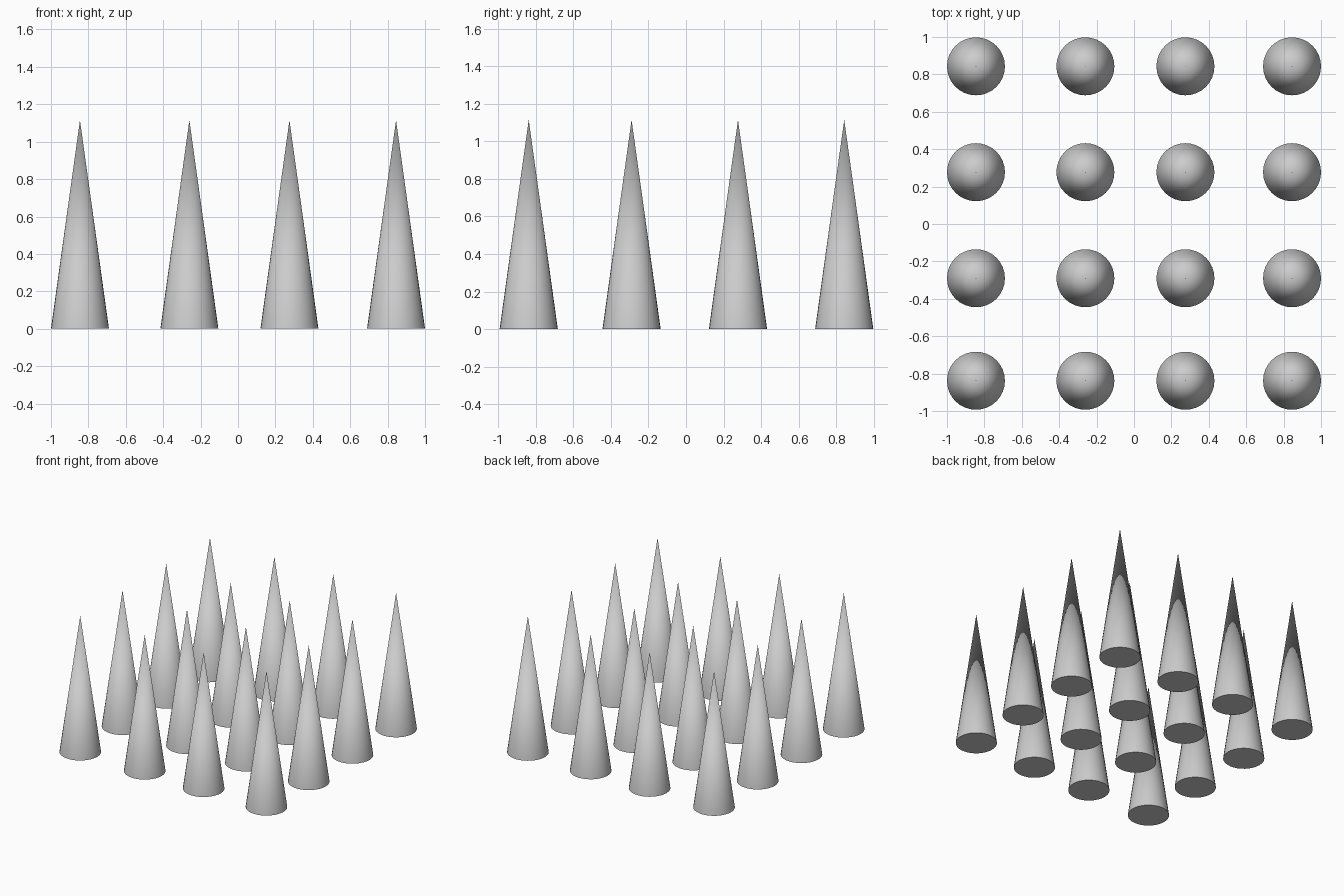
import bpy

cube = bpy.data.objects.get("Cube")
if cube:
    bpy.data.objects.remove(cube, do_unlink=True)

# Single plain grey material
GREY = (0.6, 0.6, 0.6, 1.0)
grey = bpy.data.materials.new("plain_grey")
grey.use_nodes = True
grey.diffuse_color = GREY
grey.node_tree.nodes["Principled BSDF"].inputs["Base Color"].default_value = GREY

RADIUS, HEIGHT, SIDES = 0.155, 1.115, 32
COLUMNS = (-0.845, -0.26, 0.275, 0.845)
ROWS = (-0.838, -0.29, 0.277, 0.843)


def add_cone(name, x, y):
    """Pointed cone with smooth sides and a crisp flat base."""
    bpy.ops.mesh.primitive_cone_add(vertices=SIDES, radius1=RADIUS, radius2=0,
                                    depth=HEIGHT, location=(x, y, HEIGHT / 2))
    cone = bpy.context.object
    cone.name = name
    cone.data.materials.append(grey)
    bpy.ops.object.shade_smooth_by_angle()


# Four by four grid of spikes
for r, y in enumerate(ROWS, 1):
    for c, x in enumerate(COLUMNS, 1):
        add_cone(f"spike_row_{r}_column_{c}", x, y)
